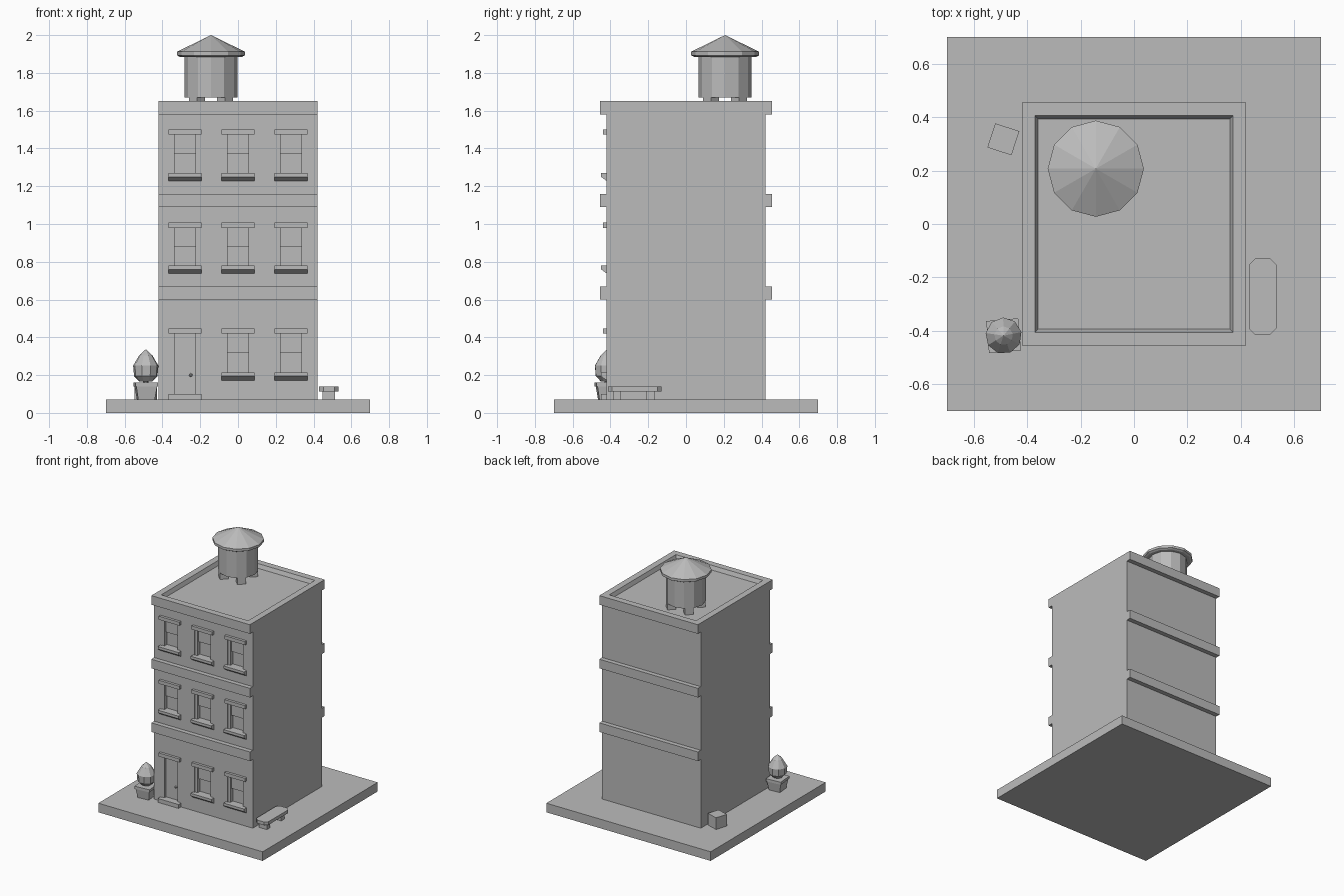
import bpy, bmesh, math
from mathutils import Matrix, Vector

cube = bpy.data.objects.get("Cube")
if cube:
    bpy.data.objects.remove(cube, do_unlink=True)

clay = bpy.data.materials.new("plain_grey")
clay.use_nodes = True
GREY = (0.5, 0.5, 0.5, 1)
clay.diffuse_color = GREY
clay.node_tree.nodes["Principled BSDF"].inputs["Base Color"].default_value = GREY


def finish(name, bm):
    bmesh.ops.recalc_face_normals(bm, faces=bm.faces)
    mesh = bpy.data.meshes.new(name)
    bm.to_mesh(mesh)
    bm.free()
    mesh.materials.append(clay)
    ob = bpy.data.objects.new(name, mesh)
    bpy.context.collection.objects.link(ob)
    return ob


def add_box(bm, x, y, z):
    """Axis-aligned box from (low, high) ranges."""
    size = [b - a for a, b in (x, y, z)]
    mid = [(a + b) / 2 for a, b in (x, y, z)]
    m = Matrix.Translation(mid) @ Matrix.Diagonal((*size, 1))
    return bmesh.ops.create_cube(bm, size=1, matrix=m)["verts"]


def box(name, x, y, z):
    bm = bmesh.new()
    add_box(bm, x, y, z)
    return finish(name, bm)


def lathe(name, profile, sides, centre, turn=0.0):
    """Flat-sided solid from (radius, z) rings, capped at both ends."""
    bm = bmesh.new()
    rings = []
    for r, z in profile:
        angles = [turn + math.tau * i / sides for i in range(sides)]
        rings.append([bm.verts.new((centre[0] + r * math.cos(a),
                                    centre[1] + r * math.sin(a), z)) for a in angles])
    for low, high in zip(rings, rings[1:]):
        for i in range(sides):
            j = (i + 1) % sides
            bm.faces.new((low[i], low[j], high[j], high[i]))
    bm.faces.new(rings[0][::-1])
    bm.faces.new(rings[-1])
    bmesh.ops.remove_doubles(bm, verts=bm.verts, dist=0.0005)
    return finish(name, bm)


GROUND, HALF, EDGE = 0.07, 0.42, 0.455
COLUMNS = (-0.28, 0, 0.28)
FLOORS = ((0.214, 0.42), (0.78, 0.98), (1.27, 1.473))   # sill top, lintel bottom
DOOR_X, DOOR_Z = COLUMNS[0], 0.1

# Base and main block
box("pavement", (-0.7, 0.7), (-0.7, 0.7), (0, GROUND))
body = box("building_body", (-HALF, HALF), (-HALF, HALF), (GROUND, 1.58))

# Every opening as (centre x, bottom, top, is_door)
openings = []
for level, (low, high) in enumerate(FLOORS):
    for x in COLUMNS:
        door = level == 0 and x == DOOR_X
        openings.append((x, DOOR_Z if door else low, high, door))

# Cut the openings into the front wall
bm = bmesh.new()
for x, low, high, door in openings:
    add_box(bm, (x - 0.075, x + 0.075), (-0.5, -0.385), (low, high))
cutter = finish("opening_cutter", bm)
cutter.hide_render = True
mod = body.modifiers.new("openings", "BOOLEAN")
mod.operation, mod.solver, mod.object = "DIFFERENCE", "EXACT", cutter
bpy.context.view_layer.objects.active = body
bpy.ops.object.modifier_apply(modifier=mod.name)
bpy.data.objects.remove(cutter, do_unlink=True)

# Ledges between floors, front and back
for name, z in (("lower", 0.6), ("upper", 1.09)):
    box(name + "_front_ledge", (-HALF, HALF), (-EDGE, -HALF), (z, z + 0.07))
    box(name + "_back_ledge", (-HALF, HALF), (HALF, EDGE), (z, z + 0.07))

# Crown with sunken roof
bm = bmesh.new()
add_box(bm, (-HALF, HALF), (-EDGE, EDGE), (1.58, 1.65))
bm.faces.ensure_lookup_table()
top = max(bm.faces, key=lambda f: f.calc_center_median().z)
bmesh.ops.inset_region(bm, faces=[top], thickness=0.07)
bmesh.ops.inset_region(bm, faces=[top], thickness=0.017)
for v in top.verts:
    v.co.z -= 0.03
finish("roof_crown", bm)

# Frames, lintels, sills, sashes
parts = {n: bmesh.new() for n in
         ("lintels", "jambs", "window_sills", "upper_sashes", "door_step", "door_panel")}
for x, low, high, door in openings:
    wide = (x - 0.088, x + 0.088)
    pane = (x - 0.055, x + 0.055)
    add_box(parts["lintels"], wide, (-0.44, -0.38), (high, high + 0.027))
    for s in (-1, 1):
        add_box(parts["jambs"], sorted((x + s * 0.055, x + s * 0.075)),
                (-0.415, -0.384), (low, high))
    if door:
        add_box(parts["door_panel"], pane, (-0.395, -0.384), (low, high))
        add_box(parts["door_step"], wide, (-0.45, -0.38), (GROUND, low))
        continue
    add_box(parts["upper_sashes"], pane, (-0.4, -0.384), ((low + high) / 2, high))
    # Sill with a sloping underside
    for v in add_box(parts["window_sills"], wide, (-0.45, -HALF), (low - 0.02, low)):
        if v.co.y > -0.44 and v.co.z < low - 0.01:
            v.co.z -= 0.022
for name, bm in parts.items():
    finish(name, bm)

bm = bmesh.new()
bmesh.ops.create_icosphere(bm, subdivisions=1, radius=0.01,
                           matrix=Matrix.Translation((-0.25, -0.4, 0.2)))
finish("door_knob", bm)

# Rooftop water tank
TANK = Vector((-0.143, 0.207))
lathe("water_tank", [(0.14, 1.67), (0.14, 1.89)], 12, TANK)
lathe("tank_roof", [(0.165, 1.885), (0.18, 1.893), (0.18, 1.912), (0, 2.0)], 12, TANK)
bm = bmesh.new()
for i in range(4):
    verts = add_box(bm, (0.075, 0.135), (-0.03, 0.03), (1.62, 1.672))
    turn = Matrix.Translation((*TANK, 0)) @ Matrix.Rotation(math.pi * (i + 0.5) / 2, 4, "Z")
    bmesh.ops.transform(bm, matrix=turn, verts=verts)
finish("tank_feet", bm)

# Planter with clipped shrub
PLANT = (-0.488, -0.418)
SQUARE = math.radians(50)
lathe("planter", [(0.062, GROUND), (0.078, 0.14), (0.085, 0.14), (0.085, 0.16)],
      4, PLANT, SQUARE)
lathe("shrub_stem", [(0.015, 0.155), (0.015, 0.19)], 6, PLANT)
lathe("shrub", [(0.035, 0.167), (0.063, 0.195), (0.068, 0.25), (0.035, 0.305), (0, 0.337)],
      9, PLANT, 0.2)

# Bench with clipped seat corners
bm = bmesh.new()
add_box(bm, (0.43, 0.533), (-0.413, -0.13), (0.114, 0.139))
uprights = [e for e in bm.edges if abs(e.verts[0].co.z - e.verts[1].co.z) > 0.01]
bmesh.ops.bevel(bm, geom=uprights, offset=0.022, segments=1, affect="EDGES")
finish("bench_seat", bm)
for name, y in (("front", -0.363), ("back", -0.188)):
    box(name + "_bench_leg", (0.447, 0.514), (y - 0.02, y + 0.02), (GROUND, 0.114))

# Crate behind the planter
lathe("crate", [(0.067, GROUND), (0.067, 0.16)], 4, (-0.489, 0.317), math.radians(27))
